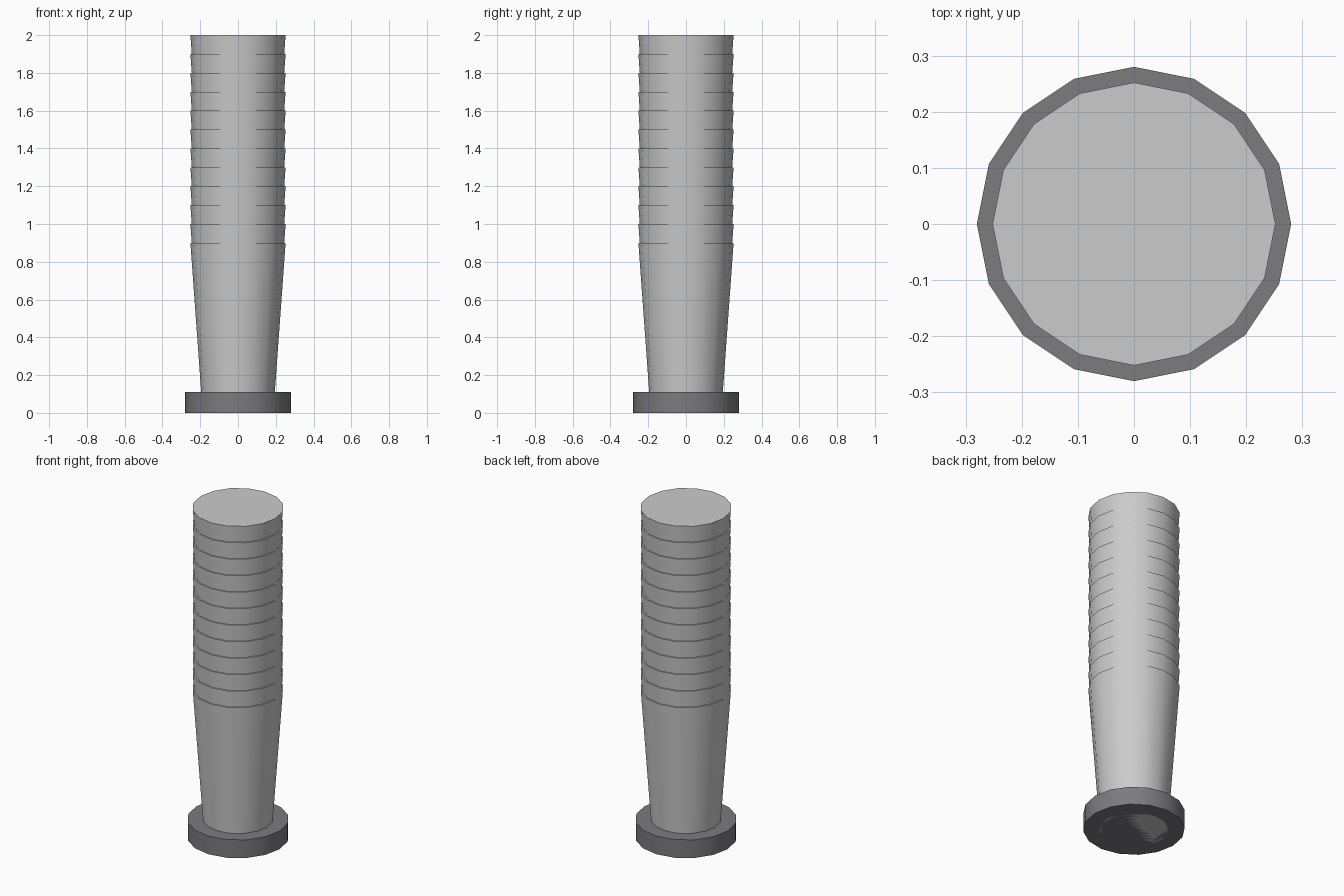
import bpy, math

if "Cube" in bpy.data.objects:
    bpy.data.objects.remove(bpy.data.objects["Cube"])

SIDES = 16


def material(name, rgb):
    mat = bpy.data.materials.new(name)
    mat.diffuse_color = (*rgb, 1)
    mat.use_nodes = True
    mat.node_tree.nodes["Principled BSDF"].inputs["Base Color"].default_value = mat.diffuse_color
    return mat


def frustum(name, r_bottom, r_top, z_bottom, z_top, mat):
    h = z_top - z_bottom
    bpy.ops.mesh.primitive_cone_add(vertices=SIDES, radius1=r_bottom, radius2=r_top,
                                    depth=h, location=(0, 0, z_bottom + h / 2))
    obj = bpy.context.object
    obj.name = name
    obj.data.materials.append(mat)
    bpy.ops.object.shade_smooth_by_angle(angle=math.radians(40))
    return obj


dark = material("dark_grey", (0.20, 0.20, 0.215))
light = material("light_grey", (0.80, 0.80, 0.83))

# Dark base disc
frustum("base_disc", 0.28, 0.28, 0.0, 0.11, dark)

# Twelve identical tapered cups nested in a stack, each 0.1 higher
for i in range(12):
    frustum(f"cup_{i + 1}", 0.187, 0.252, 0.1 * i, 0.9 + 0.1 * i, light)
